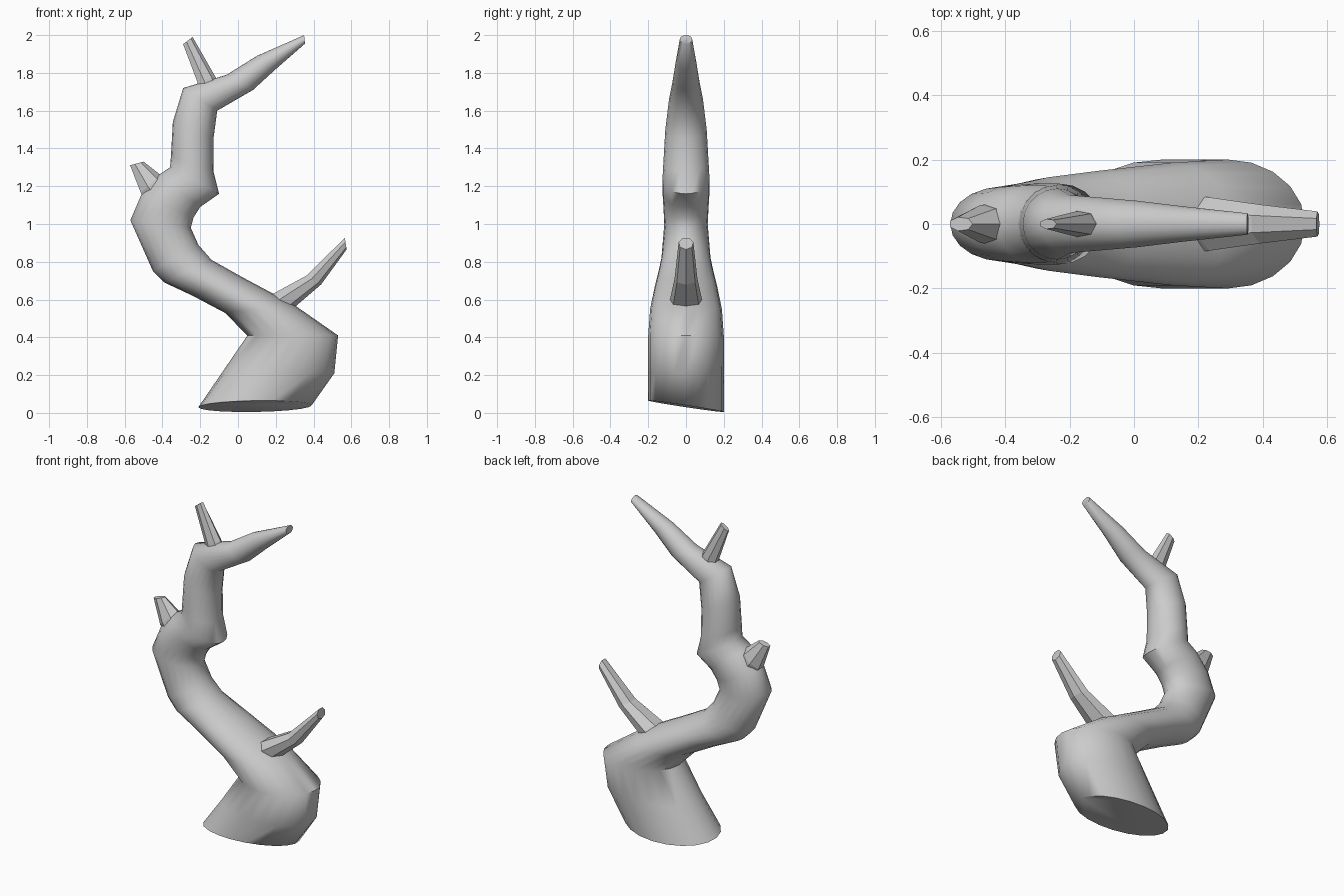
import bpy, bmesh, math
from mathutils import Vector


def loft(name, rings, sides, tilt=0.0, smooth=None):
    """Skin elliptical rings; each ring = (left x, left z, right x, right z, half depth)."""
    bm = bmesh.new()
    loops = []
    for k, (lx, lz, rx, rz, d) in enumerate(rings):
        a, b = Vector((lx, 0, lz)), Vector((rx, 0, rz))
        mid, half = (a + b) / 2, (b - a) / 2
        loop = []
        for i in range(sides):
            t = 2 * math.pi * i / sides
            p = mid + half * math.cos(t) + Vector((0, d * math.sin(t), 0))
            if k == 0:
                p.z -= tilt * math.sin(t)
            loop.append(bm.verts.new(p))
        loops.append(loop)
    for lo, hi in zip(loops, loops[1:]):
        for i in range(sides):
            j = (i + 1) % sides
            bm.faces.new((lo[i], lo[j], hi[j], hi[i]))
    bm.faces.new(loops[0][::-1])
    bm.faces.new(loops[-1])
    bmesh.ops.recalc_face_normals(bm, faces=bm.faces)
    mesh = bpy.data.meshes.new(name)
    bm.to_mesh(mesh)
    bm.free()
    ob = bpy.data.objects.new(name, mesh)
    bpy.context.collection.objects.link(ob)
    if smooth:
        bpy.ops.object.select_all(action='DESELECT')
        ob.select_set(True)
        bpy.context.view_layer.objects.active = ob
        bpy.ops.object.shade_smooth_by_angle(angle=math.radians(smooth))
    return ob


# Crooked trunk, from the slanted foot to the long top limb
loft("trunk", [
    (-0.21, 0.03, 0.39, 0.04, 0.20),
    (-0.08, 0.22, 0.51, 0.21, 0.20),
    (0.05, 0.41, 0.53, 0.41, 0.20),
    (-0.07, 0.53, 0.30, 0.57, 0.19),
    (-0.24, 0.62, 0.02, 0.72, 0.165),
    (-0.39, 0.69, -0.14, 0.81, 0.145),
    (-0.45, 0.75, -0.21, 0.89, 0.13),
    (-0.57, 1.02, -0.25, 0.98, 0.115),
    (-0.51, 1.16, -0.235, 1.035, 0.12),
    (-0.42, 1.26, -0.20, 1.09, 0.125),
    (-0.36, 1.30, -0.10, 1.16, 0.125),
    (-0.355, 1.36, -0.13, 1.28, 0.12),
    (-0.345, 1.54, -0.13, 1.45, 0.11),
    (-0.29, 1.72, -0.11, 1.60, 0.09),
    (-0.06, 1.79, 0.08, 1.71, 0.072),
    (0.10, 1.89, 0.20, 1.82, 0.055),
    (0.35, 2.00, 0.355, 1.955, 0.033),
], 20, tilt=0.03, smooth=60)

# Faceted broken twigs
loft("top_twig", [
    (-0.205, 1.66, -0.08, 1.70, 0.045),
    (-0.22, 1.75, -0.12, 1.78, 0.04),
    (-0.293, 1.95, -0.24, 1.99, 0.016),
], 7)
loft("left_twig", [
    (-0.48, 1.11, -0.36, 1.20, 0.065),
    (-0.52, 1.16, -0.41, 1.26, 0.06),
    (-0.575, 1.31, -0.50, 1.33, 0.022),
], 7)
loft("right_twig", [
    (0.10, 0.58, 0.22, 0.49, 0.09),
    (0.19, 0.64, 0.30, 0.56, 0.085),
    (0.36, 0.73, 0.44, 0.68, 0.062),
    (0.565, 0.93, 0.575, 0.865, 0.04),
], 7)
